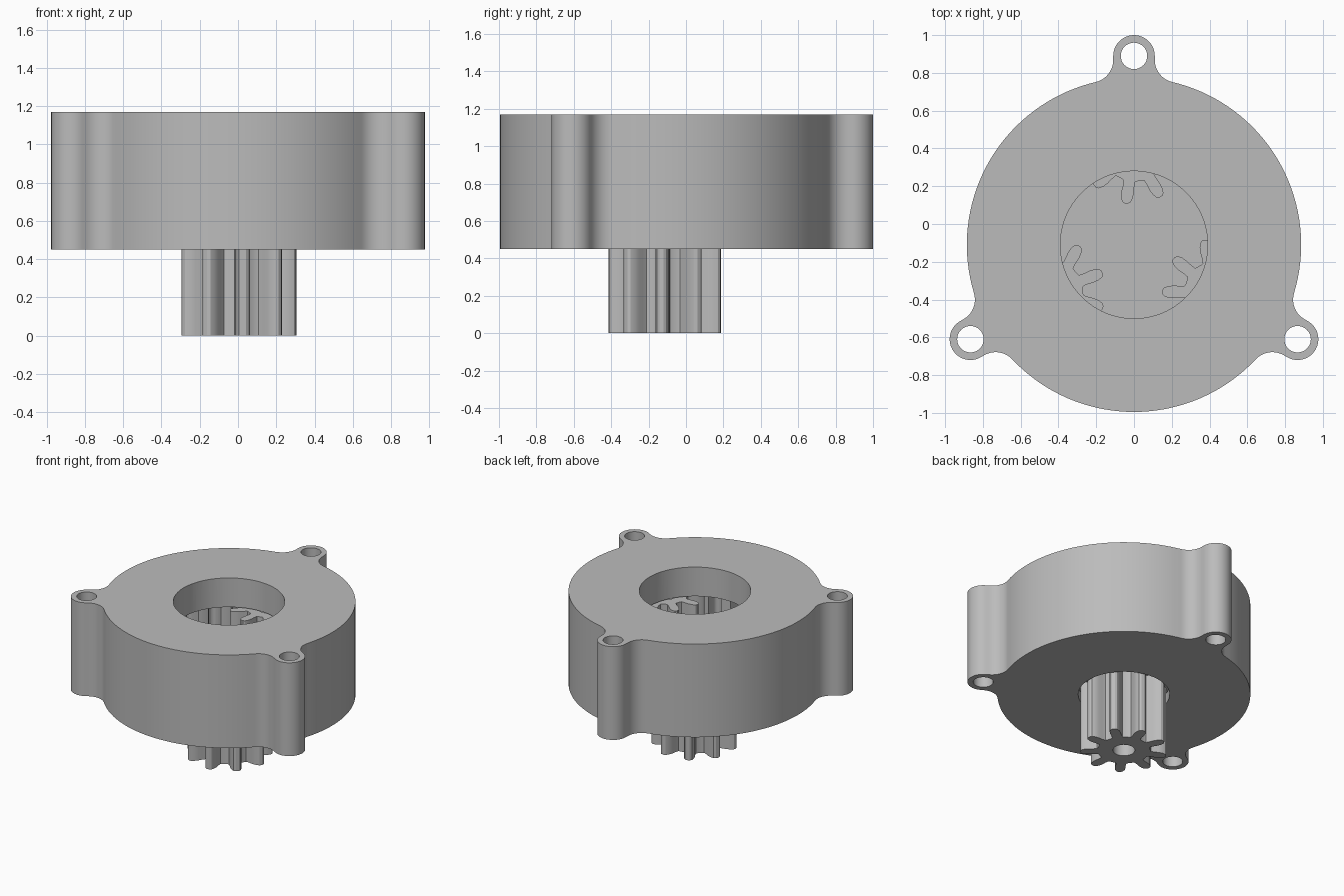
import bpy, bmesh
from math import pi, tau, cos, sin, sqrt, atan2, radians
from mathutils import Matrix, Vector

if "Cube" in bpy.data.objects:
    bpy.data.objects.remove(bpy.data.objects["Cube"])

grey = bpy.data.materials.new("plain grey")
grey.use_nodes = True
colour = (0.5, 0.5, 0.5, 1)
grey.diffuse_color = colour
grey.node_tree.nodes["Principled BSDF"].inputs["Base Color"].default_value = colour

AXIS = Vector((0, -0.11))          # gearbox axis in plan
BOTTOM, TOP = 0.45, 1.17           # housing heights
BODY_R, LUG_R, LUG_DIST, FILLET = 0.885, 0.11, 1.0, 0.12
ORBIT = 0.49                       # planet centres to axis


def arc(cx, cy, r, a0, a1, n):
    return [Vector((cx + r * cos(a0 + (a1 - a0) * i / n),
                    cy + r * sin(a0 + (a1 - a0) * i / n))) for i in range(n + 1)]


def circle(r, centre=(0, 0), n=64):
    return arc(*centre, r, 0, tau, n)[:-1]


def polar(r, a):
    return Vector((r * cos(a), r * sin(a)))


def gear(teeth, root, tip, phase=0.0, centre=(0, 0)):
    """Rounded tooth profile: share of tooth depth, half width as share of pitch."""
    flank = [(0, .36), (.03, .28), (.25, .235), (.5, .22), (.75, .18), (.93, .12), (1, .05)]
    tooth = [(d, -w) for d, w in flank] + [(d, w) for d, w in reversed(flank)]
    return [Vector(centre) + polar(root + (tip - root) * d, phase + tau * (t + w) / teeth)
            for t in range(teeth) for d, w in tooth]


def prism(name, loops, z0, z1):
    """Extrude an outline, with optional hole outlines, from z0 to z1."""
    bm = bmesh.new()
    edges = []
    for loop in loops:
        vs = [bm.verts.new((p.x + AXIS.x, p.y + AXIS.y, z0)) for p in loop]
        edges += [bm.edges.new((vs[i - 1], vs[i])) for i in range(len(vs))]
    bmesh.ops.triangle_fill(bm, use_beauty=True, edges=edges, normal=(0, 0, 1))
    out = bmesh.ops.extrude_face_region(bm, geom=bm.faces[:])
    verts = [g for g in out["geom"] if isinstance(g, bmesh.types.BMVert)]
    bmesh.ops.translate(bm, verts=verts, vec=(0, 0, z1 - z0))
    bmesh.ops.recalc_face_normals(bm, faces=bm.faces[:])
    mesh = bpy.data.meshes.new(name)
    bm.to_mesh(mesh)
    bm.free()
    mesh.materials.append(grey)
    ob = bpy.data.objects.new(name, mesh)
    bpy.context.collection.objects.link(ob)
    return ob


def activate(ob):
    bpy.ops.object.select_all(action='DESELECT')
    ob.select_set(True)
    bpy.context.view_layer.objects.active = ob


def cut(ob, cutter):
    mod = ob.modifiers.new("cut", 'BOOLEAN')
    mod.operation, mod.solver, mod.object = 'DIFFERENCE', 'EXACT', cutter
    activate(ob)
    bpy.ops.object.modifier_apply(modifier=mod.name)
    bpy.data.objects.remove(cutter)


# Housing outline: round body with three filleted screw lugs
fx = LUG_R + FILLET
fy = sqrt((BODY_R + FILLET) ** 2 - fx ** 2)
th = atan2(fy, fx)
third = arc(fx, fy, FILLET, th - pi, -pi, 10)
third += arc(0, LUG_DIST, LUG_R, 0, pi, 24)
third += arc(-fx, fy, FILLET, 0, -th, 10)
third += arc(0, 0, BODY_R, pi - th, th + tau / 3, 36)[1:-1]
turns = [Matrix.Rotation(tau * k / 3, 2) for k in range(3)]
outline = [m @ p for m in turns for p in third]
screw_holes = [circle(0.07, m @ Vector((0, LUG_DIST)), 32) for m in turns]

# Housing with internal ring gear, top opening and pinion clearance
housing = prism("housing", [outline] + screw_holes, BOTTOM, TOP)
cut(housing, prism("ring_gear_cutter", [gear(27, 0.685, 0.79)], 0.53, 0.945))
cut(housing, prism("top_opening_cutter", [circle(0.39, n=96)], 0.9, TOP + 0.1))
cut(housing, prism("pinion_clearance_cutter", [circle(0.32)], BOTTOM - 0.1, 0.6))
parts = [housing]

# Planet carrier and output pinion with blind bore
parts.append(prism("planet_carrier", [circle(0.62)], 0.54, 0.63))
parts.append(prism("output_pinion",
                   [gear(9, 0.185, 0.305, radians(-4)), circle(0.077, n=32)], 0, 0.54))

# Planet gears on their pins
for k in range(3):
    angle = pi / 2 + tau * k / 3
    centre = polar(ORBIT, angle)
    profile = gear(9, 0.155, 0.275, angle + pi - radians(9), centre)
    parts.append(prism(f"planet_gear_{k + 1}", [profile, circle(0.08, centre, 32)], 0.64, 0.93))
    parts.append(prism(f"planet_pin_{k + 1}", [circle(0.075, centre, 32)], 0.63, 0.92))

for ob in parts:
    activate(ob)
    bpy.ops.object.shade_smooth_by_angle(angle=radians(32))
